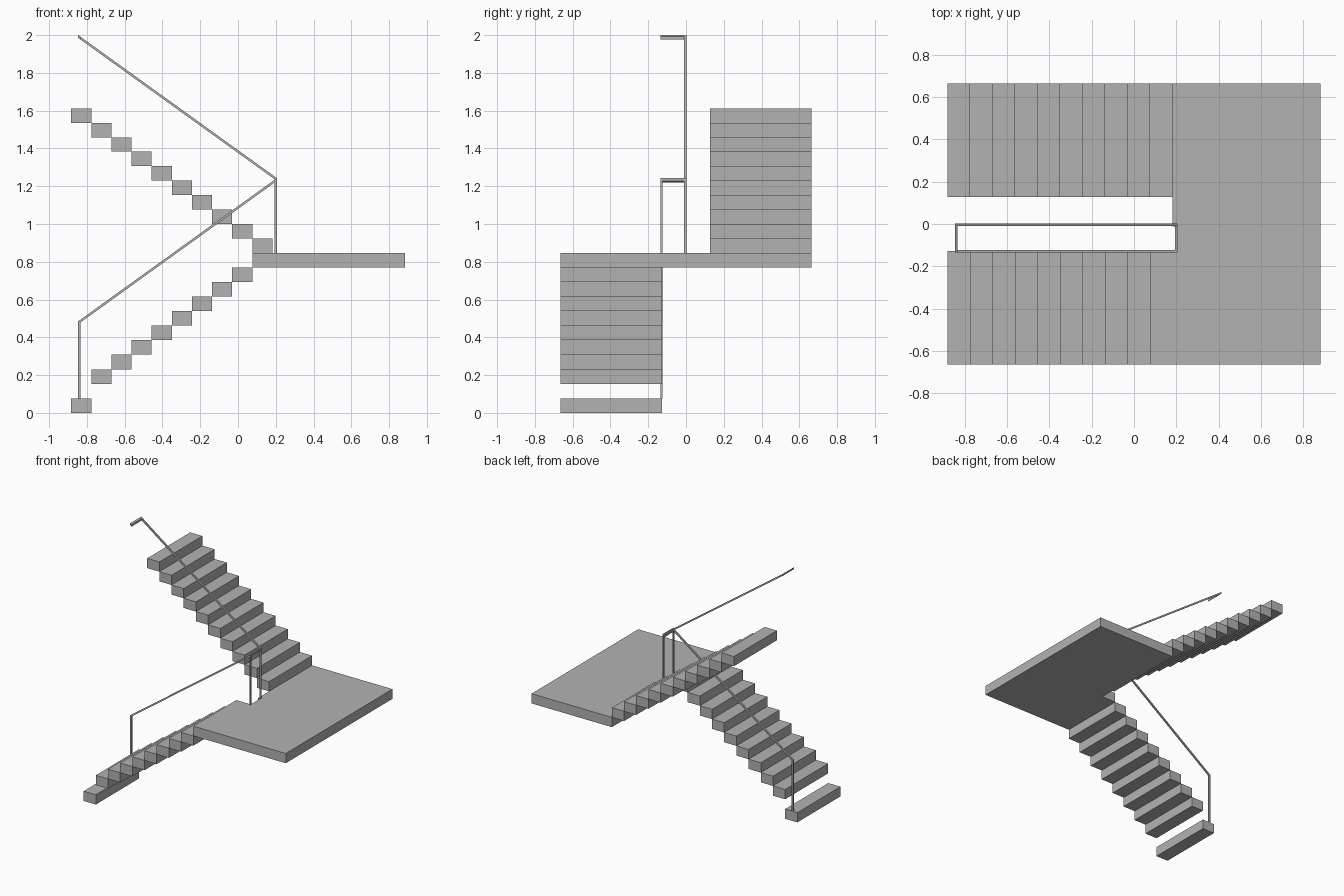
import bpy, bmesh
from mathutils import Vector

cube = bpy.data.objects.get("Cube")
if cube:
    bpy.data.objects.remove(cube, do_unlink=True)

grey = bpy.data.materials.new("plain_grey")
grey.use_nodes = True
colour = (0.45, 0.45, 0.45, 1)
grey.diffuse_color = colour
grey.node_tree.nodes["Principled BSDF"].inputs["Base Color"].default_value = colour


def prism(name, outline, sweep):
    """Extrude a flat outline along a vector."""
    bm = bmesh.new()
    face = bm.faces.new([bm.verts.new(p) for p in outline])
    result = bmesh.ops.extrude_face_region(bm, geom=[face], use_keep_orig=True)
    moved = [g for g in result["geom"] if isinstance(g, bmesh.types.BMVert)]
    bmesh.ops.translate(bm, verts=moved, vec=Vector(sweep))
    bmesh.ops.recalc_face_normals(bm, faces=bm.faces)
    mesh = bpy.data.meshes.new(name)
    bm.to_mesh(mesh)
    bm.free()
    mesh.materials.append(grey)
    obj = bpy.data.objects.new(name, mesh)
    bpy.context.collection.objects.link(obj)
    return obj


def side_prism(name, xz, y0, y1):
    return prism(name, [(x, y0, z) for x, z in xz], (0, y1 - y0, 0))


def box(name, x0, x1, y0, y1, z0, z1):
    return side_prism(name, [(x0, z0), (x1, z0), (x1, z1), (x0, z1)], y0, y1)


LEFT, RIGHT, BACK = -0.883, 0.883, 0.665
GOING, RISE = 0.1065, 0.077
INNER = 0.128
LAND_Z = 10 * RISE
LAND_TOP = LAND_Z + RISE

# Lower flight, with the second tread left out
for i in range(9):
    x = LEFT + i * GOING
    z = (i + 1) * RISE if i else 0
    box(f"lower_step_{i + 1}", x, x + GOING, -BACK, -INNER, z, z + RISE)

# Upper flight, rising back over the landing edge
edge = LEFT + 10 * GOING
for i in range(10):
    x = edge - (i + 1) * GOING
    z = LAND_TOP + i * 0.0765
    box(f"upper_step_{i + 1}", x, x + GOING, INNER, BACK, z, z + 0.0765)

# Landing with a notch between the flights
outline = [(edge - GOING, -BACK), (RIGHT, -BACK), (RIGHT, BACK), (edge, BACK),
           (edge, -0.012), (0.2, -0.012), (0.2, -INNER), (edge - GOING, -INNER)]
prism("landing", [(x, y, LAND_Z) for x, y in outline], (0, 0, RISE))

# Handrails: square bars with sheared slopes
T = 0.012
A, B = -0.846, 0.206
V = 0.015
SHEAR = T * 0.76 / (B - A)
LOW, MID, HIGH = 0.485, 1.243, 2.0
LOWER_Y, UPPER_Y = -0.136, -0.01

side_prism("lower_handrail",
           [(A, RISE), (A + T, RISE), (A + T, LOW + SHEAR - V), (B - T, MID - SHEAR - V),
            (B - T, LAND_TOP), (B, LAND_TOP), (B, MID), (A, LOW)],
           LOWER_Y, LOWER_Y + T)
side_prism("upper_handrail",
           [(B, LAND_TOP), (B, MID), (A, HIGH), (A, HIGH - V),
            (B - T, MID + SHEAR - V), (B - T, LAND_TOP)],
           UPPER_Y, UPPER_Y + T)

# Short rails crossing the stairwell
side_prism("landing_cross_rail",
           [(B - T, MID - SHEAR - V), (B, MID - V), (B, MID), (B - T, MID - SHEAR)],
           LOWER_Y + T, UPPER_Y)
side_prism("top_cross_rail",
           [(A, HIGH - V), (A + T, HIGH - SHEAR - V), (A + T, HIGH - SHEAR), (A, HIGH)],
           LOWER_Y, UPPER_Y)
